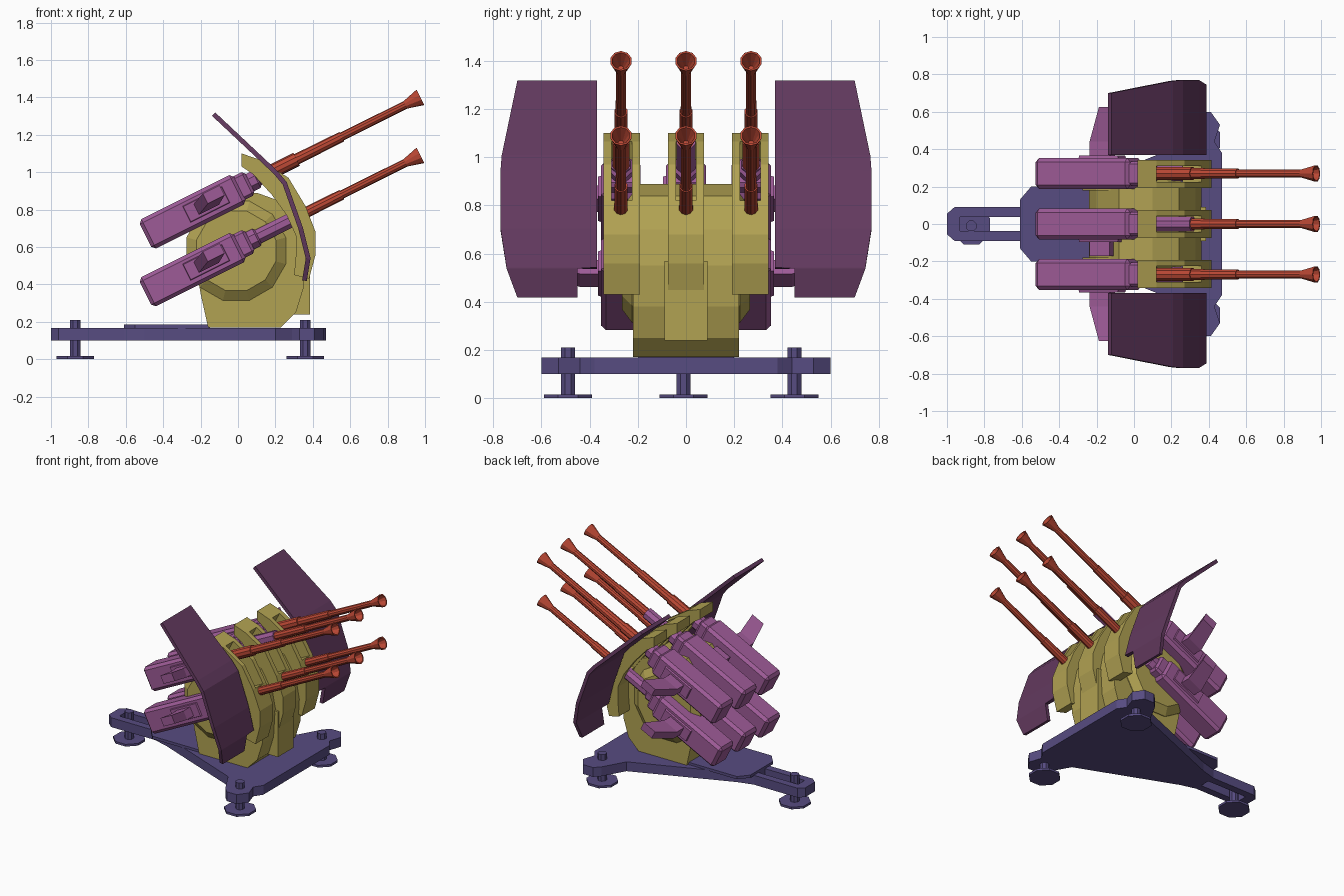
import bpy, bmesh, math
from mathutils import Matrix, Vector

if "Cube" in bpy.data.objects:
    bpy.data.objects.remove(bpy.data.objects["Cube"])


def mat(name, rgb):
    m = bpy.data.materials.new(name)
    m.diffuse_color = (*rgb, 1)
    m.use_nodes = True
    m.node_tree.nodes["Principled BSDF"].inputs["Base Color"].default_value = m.diffuse_color
    return m


BLUE = mat("slate blue", (0.095, 0.072, 0.22))
YELLOW = mat("ochre yellow", (0.44, 0.36, 0.085))
MAUVE = mat("mauve", (0.34, 0.105, 0.31))
PLUM = mat("dark plum", (0.125, 0.042, 0.115))
RED = mat("brick red", (0.5, 0.065, 0.035))


def finish(name, bm, m, matrix=None):
    bmesh.ops.recalc_face_normals(bm, faces=bm.faces)
    me = bpy.data.meshes.new(name)
    bm.to_mesh(me)
    bm.free()
    me.materials.append(m)
    ob = bpy.data.objects.new(name, me)
    bpy.context.collection.objects.link(ob)
    if matrix:
        ob.matrix_world = matrix
    return ob


def loft(name, rings, m, matrix=None):
    """Skin a list of closed rings, capping both ends."""
    bm = bmesh.new()
    vs = [[bm.verts.new(p) for p in r] for r in rings]
    n = len(vs[0])
    for a, b in zip(vs, vs[1:]):
        for i in range(n):
            j = (i + 1) % n
            bm.faces.new((a[i], a[j], b[j], b[i]))
    bm.faces.new(vs[0])
    bm.faces.new(vs[-1])
    return finish(name, bm, m, matrix)


def side_prism(name, pts, y0, y1, m):
    return loft(name, [[(x, y, z) for x, z in pts] for y in (y0, y1)], m)


def plan_prism(name, pts, z0, z1, m):
    return loft(name, [[(x, y, z) for x, y in pts] for z in (z0, z1)], m)


def mirrored(pts):
    return pts + [(x, -y) for x, y in reversed(pts)]


def lathe(name, prof, m, matrix, n=8):
    """Turned shape along local x from (distance, radius) pairs."""
    return loft(name, [[(t, r * math.cos(2 * math.pi * (i + .5) / n),
                         r * math.sin(2 * math.pi * (i + .5) / n))
                        for i in range(n)] for t, r in prof], m, matrix)


def box(name, x, y, z, m, matrix=None, bevel=0):
    bm = bmesh.new()
    bmesh.ops.create_cube(bm, size=1)
    for v in bm.verts:
        v.co = Vector([(a[0] + a[1]) / 2 + c * (a[1] - a[0])
                       for a, c in zip((x, y, z), v.co)])
    if bevel:
        bmesh.ops.bevel(bm, geom=bm.edges[:], offset=bevel, segments=1,
                        affect='EDGES')
    return finish(name, bm, m, matrix)


# Base platform with towing rails
plan_prism("base_platform", mirrored(
    [(-.61, .09), (-.5, .12), (.2, .40), (.29, .56), (.33, .6), (.41, .6),
     (.46, .53), (.43, .44), (.47, .38)]), .10, .168, BLUE)
plan_prism("raised_deck", mirrored(
    [(-.61, .13), (-.55, .2), (-.15, .2)]), .165, .185, BLUE)
for s in (1, -1):
    plan_prism("tow_rail", [(-.96, s * .09), (-.55, s * .09),
                            (-.55, s * .037), (-.96, s * .037)], .10, .168, BLUE)
plan_prism("tow_end", mirrored([(-1, .055), (-.96, .09), (-.93, .09)]),
           .10, .168, BLUE)

# Levelling feet
for x, y in ((-.87, -.01), (.36, -.49), (.36, .45)):
    turn = Matrix.Translation((x, y, 0)) @ Matrix.Rotation(-math.pi / 2, 4, 'Y')
    lathe("foot_post", [(0, .031), (.21, .031)], BLUE, turn)
    lathe("foot_pad", [(0, .108), (.016, .108)], BLUE, turn)

# Turret drum with chamfered cheek discs
side_prism("turret_drum",
           [(-.16, .17), (.23, .17), (.31, .25), (.35, .38), (.36, .55),
            (.33, .7), (.24, .84), (.1, .89), (-.08, .88), (-.2, .72),
            (-.24, .6), (-.2, .35)], -.22, .22, YELLOW)
for s in (1, -1):
    lathe("cheek_disc", [(.18, .275), (.225, .275), (.265, .22)], YELLOW,
          Matrix.Translation((-.01, 0, .58))
          @ Matrix.Rotation(s * math.pi / 2, 4, 'Z'), 12)
box("front_box", (.3, .385), (-.09, .09), (.24, .57), YELLOW)

# Three curved armour bands, slotted for the upper barrels
outer = [(.02, 1.1), (.12, 1.065), (.27, .97), (.36, .82), (.415, .68),
         (.415, .56), (.38, .43)]
inner = [(.02, 1.03), (.08, .99), (.18, .88), (.26, .77), (.31, .66),
         (.31, .56), (.30, .45)]
for y in (-.267, 0, .267):
    for a, b, y0, y1 in ((0, 2, -.075, .075), (1, 4, -.075, -.042),
                         (1, 4, .042, .075), (3, 7, -.075, .075)):
        side_prism("armour_band", outer[a:b] + inner[a:b][::-1],
                   y + y0, y + y1, YELLOW)

# Side shields: bent sheets, rows of (x, z, inner y, outer y)
rows = [(-.13, 1.31, .37, .70), (.2, 1.0, .37, .765), (.25, .94, .37, .77),
        (.335, .7, .37, .77), (.375, .54, .37, .745), (.375, .539, .45, .745),
        (.355, .42, .45, .70)]
for s in (1, -1):
    bm = bmesh.new()
    vs = [(bm.verts.new((x, s * a, z)), bm.verts.new((x, s * b, z)))
          for x, z, a, b in rows]
    for p, q in zip(vs, vs[1:]):
        bm.faces.new((p[0], p[1], q[1], q[0]))
    shield = finish("side_shield", bm, PLUM)
    mod = shield.modifiers.new("thickness", 'SOLIDIFY')
    mod.thickness = .025
    mod.offset = 0

# Six guns, each built along local x with the muzzle at the origin
tilt = Matrix.Rotation(-math.atan(.5), 4, 'Y')
for y in (-.27, 0, .27):
    for upper, z in ((True, 1.40), (False, 1.09)):
        M = Matrix.Translation((.975, y, z)) @ tilt
        lathe("barrel", [(-.07, .012), (0, .038), (0, .046), (-.09, .022),
                         (-.47, .023), (-.47, .028), (-.74, .03), (-.74, .037),
                         (-1.0, .037)], RED, M, 10)
        end = -.96 if upper and y else -.74
        lathe("barrel_sleeve", [(-1.08, .055), (-.98, .055), (-.97, .042),
                                (end, .042)], MAUVE, M)
        box("receiver", (-1.645, -1.08), (-.082, .082), (-.09, .085), MAUVE, M, .02)
        box("receiver_nose", (-1.1, -1.02), (-.065, .065), (-.07, .07), MAUVE, M, .015)
        # Ammunition feed on the outer side
        s = 1 if y > 0 else -1

        def ring(yy, c, half, h, zc=0):
            return [(c + i * half, s * yy, zc + k * h)
                    for i, k in ((-1, -1), (1, -1), (1, 1), (-1, 1))]
        loft("feed_frame", [ring(.07, -1.28, .12, .052),
                            ring(.095, -1.28, .115, .045)], MAUVE, M)
        chute = [ring(.09, -1.28, .06, .032), ring(.17, -1.28, .06, .032)]
        if y:
            chute.append(ring(.355, -1.22, .05, .03, .03))
        loft("feed_chute", chute, MAUVE, M)
